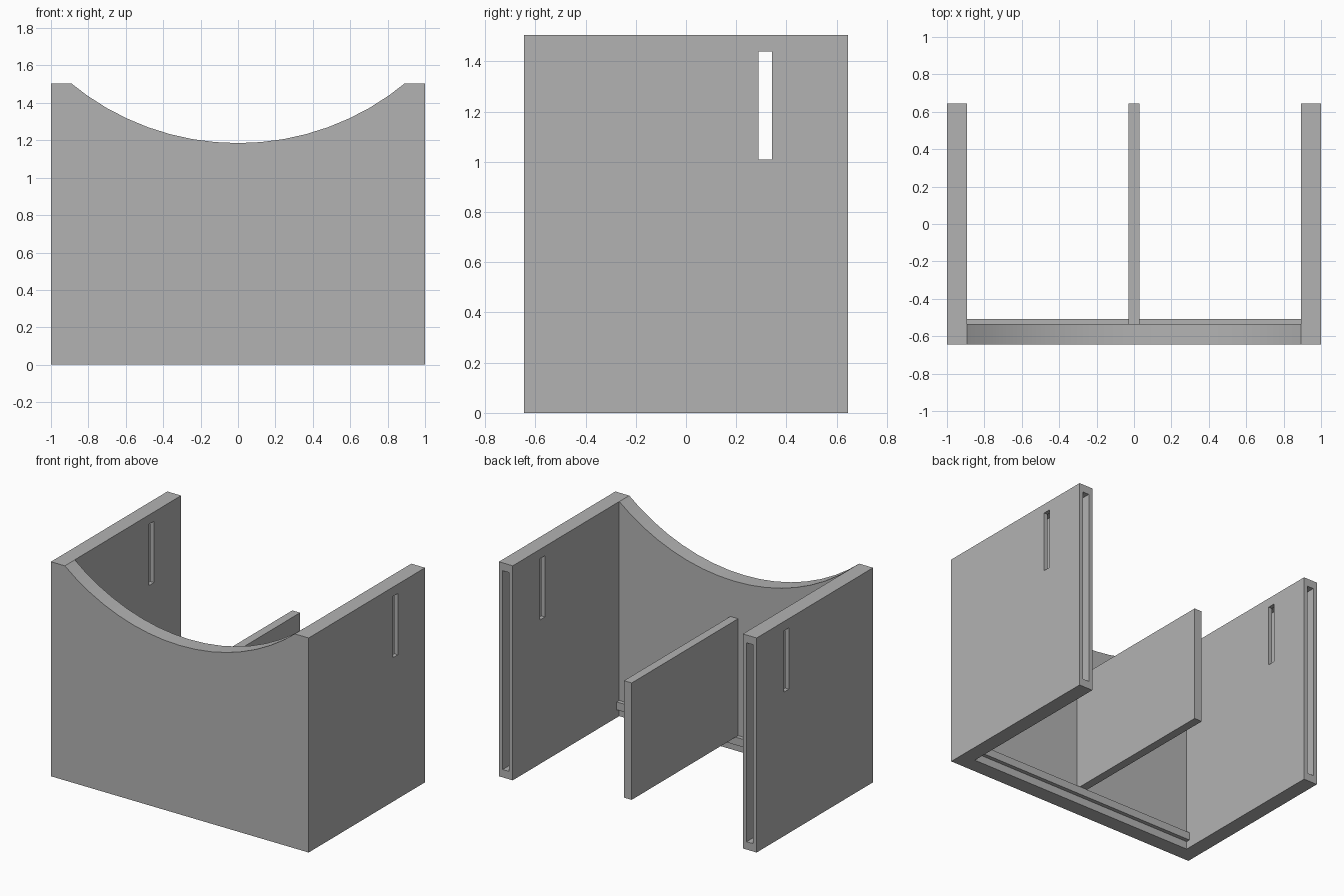
import bpy
import bmesh
from math import pi, radians
from mathutils import Matrix

if "Cube" in bpy.data.objects:
    bpy.data.objects.remove(bpy.data.objects["Cube"], do_unlink=True)

# Overall dimensions
HALF_W, HALF_D, HEIGHT = 1.0, 0.645, 1.505
INNER_X = 0.893            # inner face of the side walls
INNER_Y = -0.535           # inner face of the front panel
ARC_LOW, ARC_HALF = 1.185, 0.893

grey = bpy.data.materials.new("plain_grey")
grey.use_nodes = True
GREY = (0.45, 0.45, 0.45, 1)
grey.diffuse_color = GREY
grey.node_tree.nodes["Principled BSDF"].inputs["Base Color"].default_value = GREY


def make_object(name, bm):
    bmesh.ops.recalc_face_normals(bm, faces=bm.faces)
    mesh = bpy.data.meshes.new(name)
    bm.to_mesh(mesh)
    bm.free()
    mesh.materials.append(grey)
    obj = bpy.data.objects.new(name, mesh)
    bpy.context.collection.objects.link(obj)
    return obj


def box(name, x, y, z):
    """Box from three (low, high) ranges."""
    bm = bmesh.new()
    bmesh.ops.create_cube(bm, size=1)
    for v in bm.verts:
        v.co = [r[0] if c < 0 else r[1] for c, r in zip(v.co, (x, y, z))]
    return make_object(name, bm)


def cut(target, cutter):
    """Subtract the cutter, then remove it."""
    cutter.hide_render = True
    mod = target.modifiers.new("cut", "BOOLEAN")
    mod.operation, mod.solver, mod.object = "DIFFERENCE", "EXACT", cutter
    bpy.context.view_layer.objects.active = target
    bpy.ops.object.modifier_apply(modifier=mod.name)
    bpy.data.objects.remove(cutter, do_unlink=True)


# U-shaped shell: plan outline raised to full height
half = [(HALF_W, -HALF_D), (HALF_W, HALF_D), (INNER_X, HALF_D), (INNER_X, INNER_Y)]
outline = half + [(-x, y) for x, y in reversed(half)]
bm = bmesh.new()
floor = bm.faces.new([bm.verts.new((x, y, 0)) for x, y in outline])
raised = bmesh.ops.extrude_face_region(bm, geom=[floor])
bmesh.ops.translate(bm, vec=(0, 0, HEIGHT),
                    verts=[g for g in raised["geom"] if isinstance(g, bmesh.types.BMVert)])
shell = make_object("shell", bm)

# Curved dip in the front panel
sag = HEIGHT - ARC_LOW
radius = (ARC_HALF ** 2 + sag ** 2) / (2 * sag)
bm = bmesh.new()
bmesh.ops.create_cone(bm, cap_ends=True, segments=72, radius1=radius, radius2=radius, depth=0.4,
                      matrix=Matrix.Translation((0, -0.7, ARC_LOW + radius))
                      @ Matrix.Rotation(pi / 2, 4, "X"))
cut(shell, make_object("arc_cutter", bm))

# Hollow pocket open at the back, and a narrow window, in each side wall
for side in (-1, 1):
    pocket_x = sorted((side * 0.922, side * 0.971))
    window_x = sorted((side * 0.85, side * 1.05))
    cut(shell, box("pocket_cutter", pocket_x, (-0.58, 0.7), (0.055, 1.45)))
    cut(shell, box("window_cutter", window_x, (0.288, 0.343), (1.01, 1.44)))

# Support rail along the inside of the front, and the central divider resting on it
box("support_rail", (-INNER_X, INNER_X), (INNER_Y, -0.507), (0.055, 0.11))
box("divider", (-0.03, 0.03), (INNER_Y, HALF_D), (0.11, 0.93))

# Smooth the curve, keep the corners crisp
bpy.ops.object.select_all(action="DESELECT")
shell.select_set(True)
bpy.context.view_layer.objects.active = shell
bpy.ops.object.shade_smooth_by_angle(angle=radians(30))
